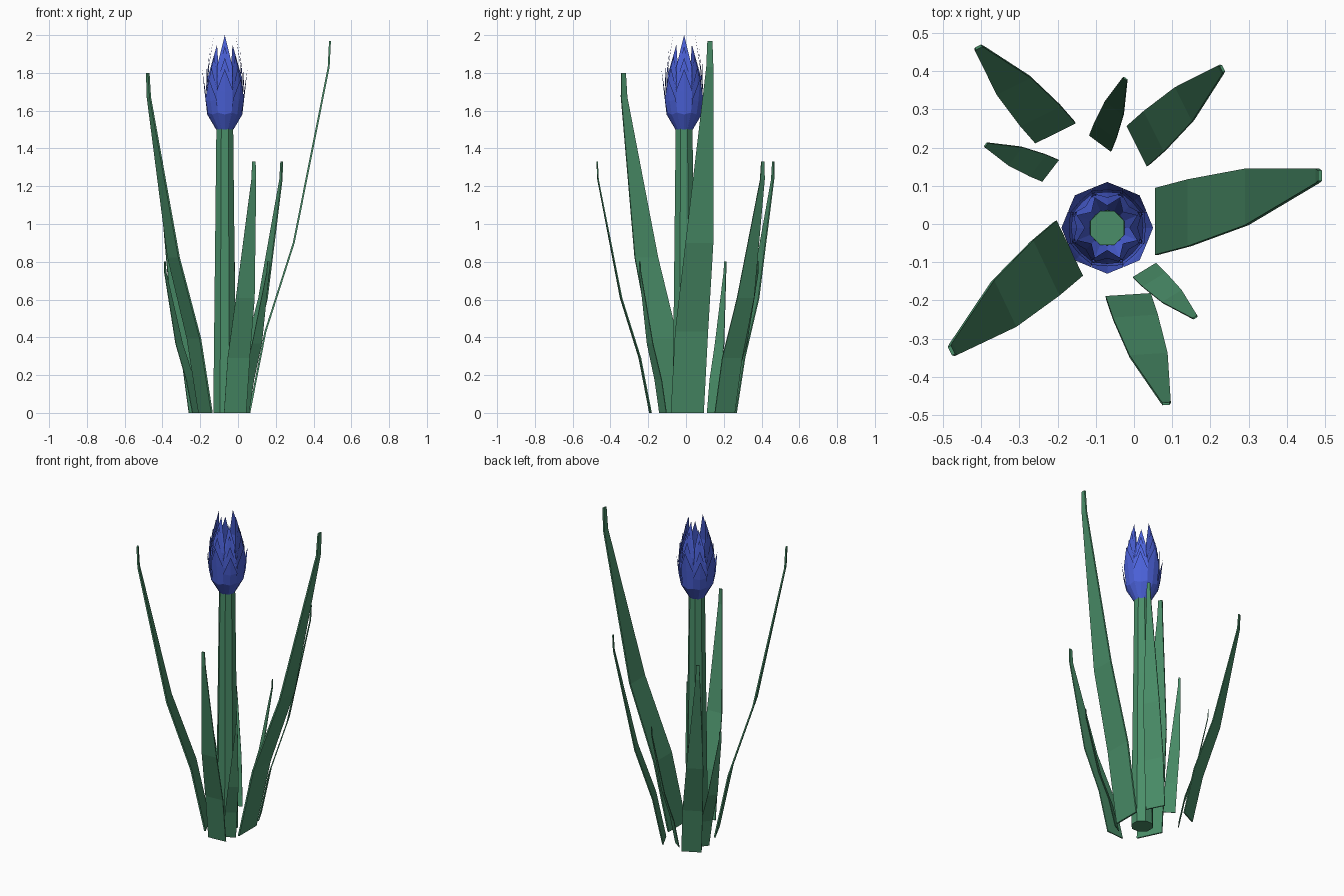
import bpy
import math
from mathutils import Matrix, Vector

if "Cube" in bpy.data.objects:
    bpy.data.objects.remove(bpy.data.objects["Cube"])


def material(name, color):
    m = bpy.data.materials.new(name)
    m.diffuse_color = color
    m.use_nodes = True
    m.node_tree.nodes["Principled BSDF"].inputs["Base Color"].default_value = m.diffuse_color
    return m


green = material("leaf_green", (0.068, 0.27, 0.14, 1))
blue = material("petal_blue", (0.07, 0.12, 0.69, 1))


def add_mesh(name, verts, faces, mat):
    me = bpy.data.meshes.new(name)
    me.from_pydata(verts, [], faces)
    me.materials.append(mat)
    ob = bpy.data.objects.new(name, me)
    bpy.context.collection.objects.link(ob)
    return ob


CX, CY = -0.07, -0.01

# Stem: tapered eight-sided column
bpy.ops.mesh.primitive_cone_add(vertices=8, radius1=0.066, radius2=0.048, depth=1.52,
                                location=(CX, CY, 0.76), rotation=(0, 0, math.pi / 8))
stem = bpy.context.object
stem.name = "stem"
stem.data.materials.append(green)

# Leaf template: outward, near edge, far edge, height
LEAF = [(0, -0.0875, 0.0875, 0), (0.085, -0.065, 0.11, 0.43),
        (0.235, -0.01, 0.138, 0.9), (0.42, 0.1, 0.138, 1.83),
        (0.427, 0.106, 0.133, 1.97)]


def leaf(name, x, y, angle, s):
    place = Matrix.Translation((x, y, 0)) @ Matrix.Rotation(math.radians(angle), 4, 'Z')
    t = 0.005
    verts, faces = [], []
    for u, a, b, z in LEAF:
        for du, v in ((-t, a), (t, a), (t, b), (-t, b)):
            verts.append(place @ (Vector((u + du, v, z)) * s))
    for i in range(len(LEAF) - 1):
        for j in range(4):
            k = (j + 1) % 4
            faces.append((4 * i + j, 4 * i + k, 4 * i + 4 + k, 4 * i + 4 + j))
    n = 4 * len(LEAF) - 4
    faces += [(3, 2, 1, 0), (n, n + 1, n + 2, n + 3)]
    add_mesh(name, verts, faces, green)


# Leaves: base position, turn, scale
for i, args in enumerate([
        (0.06, 0.007, 0, 1.0), (-0.172, -0.065, 205.4, 0.914),
        (-0.207, 0.24, 116.3, 0.675), (0.01, 0.205, 26.7, 0.675),
        (-0.015, -0.188, -86.3, 0.675), (0.028, -0.122, -58.6, 0.407),
        (-0.088, 0.212, 53.2, 0.407), (-0.22, 0.14, 142.4, 0.407)]):
    leaf(f"leaf_{i + 1}", *args)

# Flower bud: nested rings of four pointed petals, alternate rings turned 45 degrees
def petal_ring(name, layer, turn, drop):
    f = layer / 3
    tip_z = 2.0 - 0.18 * f - drop
    # radius, half width, height going up the petal
    rows = [(0.046, 0.019, 1.5),
            (0.08 + 0.013 * f, 0.038, 1.6 - 0.01 * f),
            (0.088 + 0.019 * f, 0.042, tip_z - 0.17 + 0.06 * f)]
    verts, faces = [], []
    for q in range(4):
        rot = Matrix.Translation((CX, CY, 0)) @ Matrix.Rotation(q * math.pi / 2 + turn, 4, 'Z')
        o = len(verts)
        for r, w, z in rows:
            verts += [rot @ Vector(p) for p in ((r - 0.004, -w, z), (r, 0, z - 0.01 if z > 1.5 else z),
                                                (r - 0.004, w, z))]
        verts.append(rot @ Vector((0.058 + 0.062 * f, 0, tip_z)))
        for i in (0, 3):
            for j in (0, 1):
                a = o + i + j
                faces.append((a, a + 1, a + 4, a + 3))
        faces += [(o + 6, o + 7, o + 9), (o + 7, o + 8, o + 9)]
    add_mesh(name, verts, faces, blue)


for k in range(4):
    petal_ring(f"petals_{k + 1}", k, 0, 0)
    petal_ring(f"side_petals_{k + 1}", k, math.pi / 4, 0.05)
